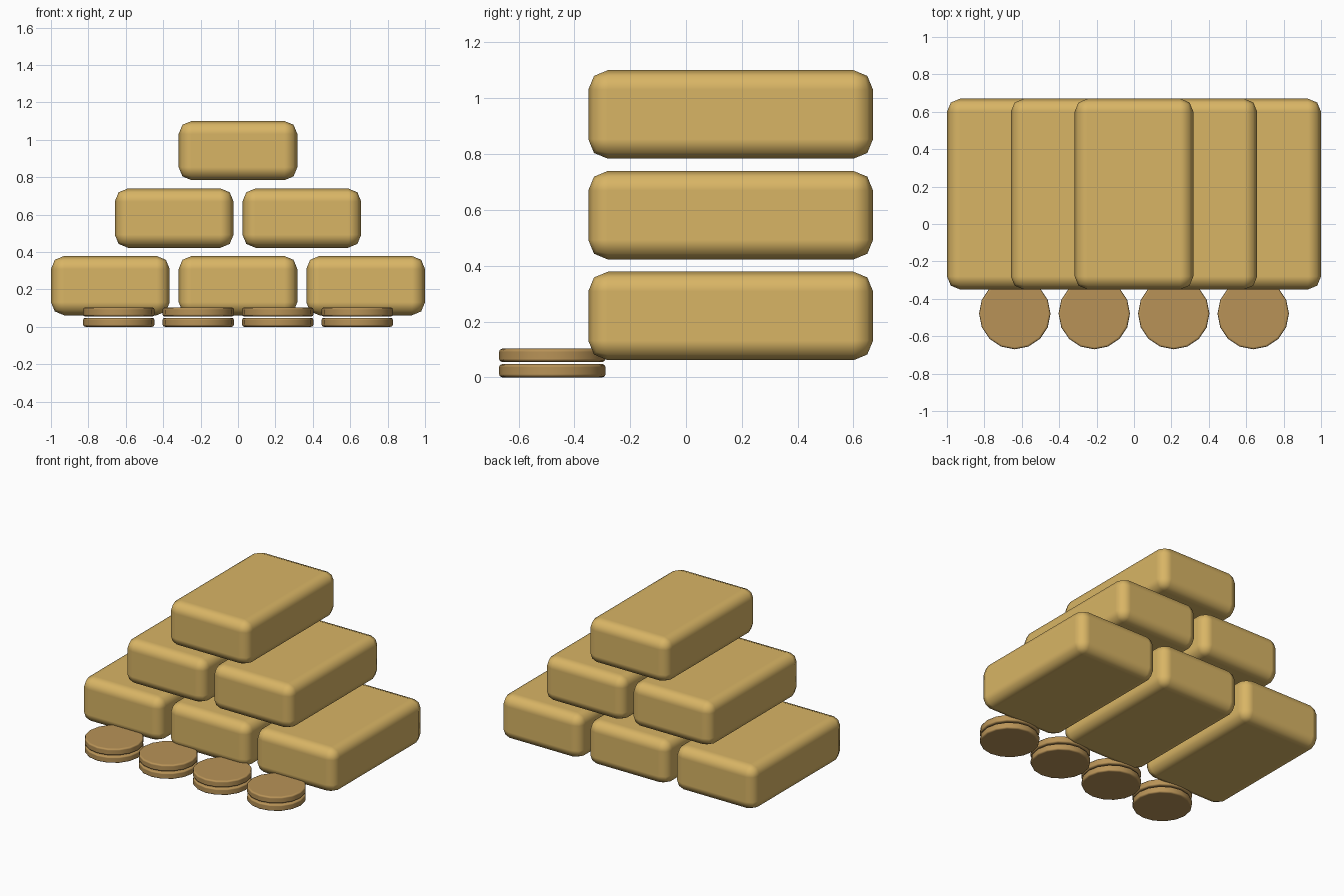
import bpy
import bmesh

if "Cube" in bpy.data.objects:
    bpy.data.objects.remove(bpy.data.objects["Cube"])


def material(name, rgb):
    mat = bpy.data.materials.new(name)
    mat.diffuse_color = (*rgb, 1)
    mat.use_nodes = True
    mat.node_tree.nodes["Principled BSDF"].inputs["Base Color"].default_value = mat.diffuse_color
    return mat


def finish(name, bm, loc, mat, bevel):
    mesh = bpy.data.meshes.new(name)
    bm.to_mesh(mesh)
    bm.free()
    obj = bpy.data.objects.new(name, mesh)
    bpy.context.collection.objects.link(obj)
    obj.location = loc
    mesh.materials.append(mat)
    mod = obj.modifiers.new("rounded_edges", "BEVEL")
    mod.width = bevel
    mod.segments = 2
    mod.limit_method = "ANGLE"
    mod.angle_limit = 0.8
    for p in mesh.polygons:
        p.use_smooth = True
    return obj


def make_bar(name, loc, mat):
    bm = bmesh.new()
    bmesh.ops.create_cube(bm, size=1)
    bmesh.ops.scale(bm, vec=(0.635, 1.02, 0.317), verts=bm.verts)
    obj = finish(name, bm, loc, mat, 0.07)
    # keep the large faces flat
    obj.modifiers["rounded_edges"].harden_normals = True


def make_coin(name, loc, mat):
    bm = bmesh.new()
    bmesh.ops.create_cone(bm, cap_ends=True, segments=16,
                          radius1=0.191, radius2=0.191, depth=0.048)
    obj = finish(name, bm, loc, mat, 0.012)
    obj.modifiers["rounded_edges"].harden_normals = True


gold = material("gold", (0.69, 0.46, 0.13))
bronze = material("bronze", (0.48, 0.29, 0.095))

# Pyramid of bars: 3, 2, 1
for row, count in enumerate((3, 2, 1)):
    for i in range(count):
        x = (i - (count - 1) / 2) * 0.6825
        make_bar(f"bar_row{row + 1}_{i + 1}", (x, 0.16, 0.22 + row * 0.361), gold)

# Four stacks of two coins along the front
for i in range(4):
    for layer in range(2):
        make_coin(f"coin_stack{i + 1}_{layer + 1}",
                  ((i - 1.5) * 0.425, -0.479, 0.024 + layer * 0.055), bronze)
